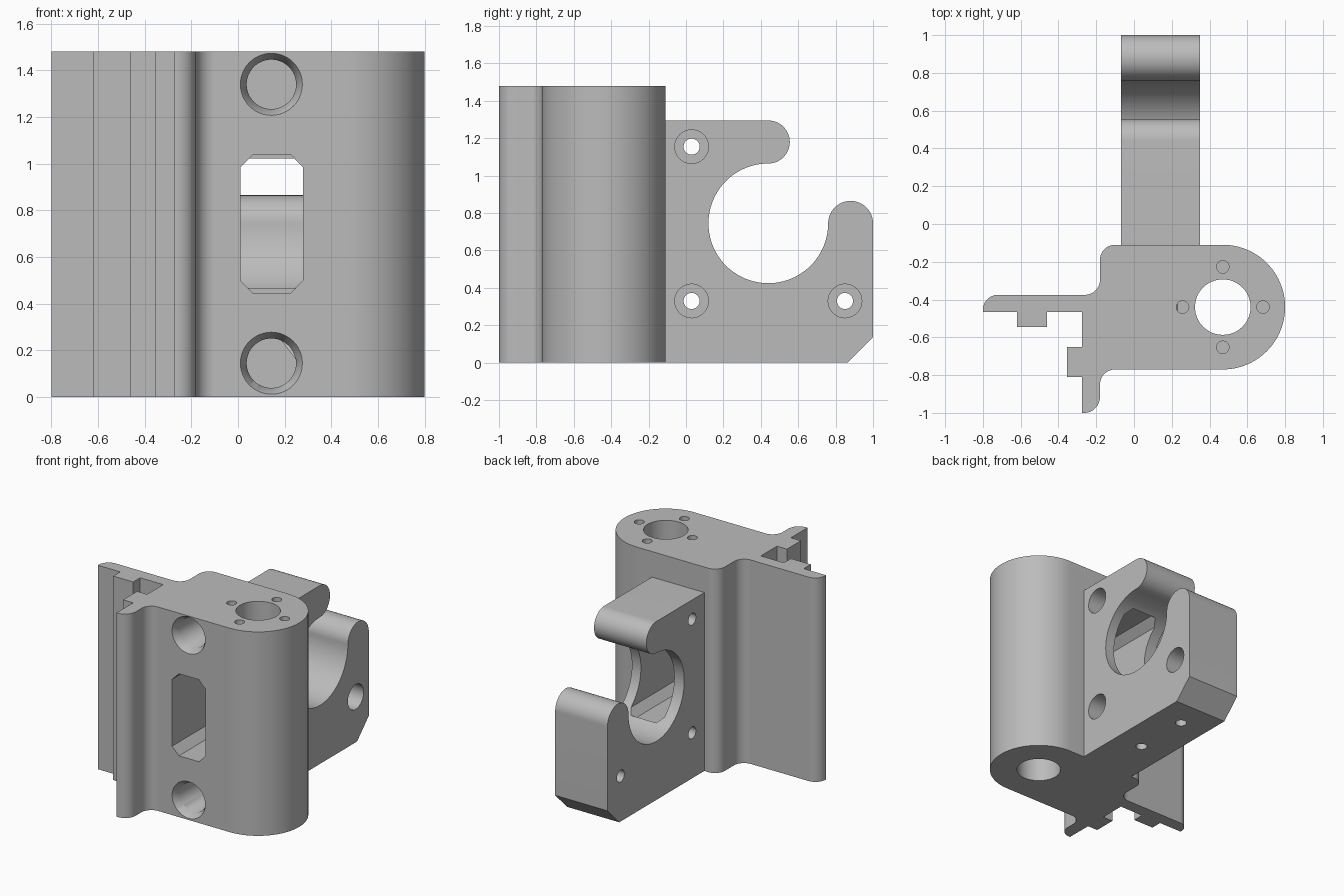
import bpy
import bmesh
from math import cos, sin, radians, pi
from mathutils import Matrix, Vector

cube = bpy.data.objects.get("Cube")
if cube:
    bpy.data.objects.remove(cube, do_unlink=True)

GREY = bpy.data.materials.new("plain grey")
GREY.use_nodes = True
COLOUR = (0.5, 0.5, 0.5, 1)
GREY.diffuse_color = COLOUR
GREY.node_tree.nodes["Principled BSDF"].inputs["Base Color"].default_value = COLOUR

HEIGHT = 1.48
ARM_X = (-0.07, 0.35)
BORE = Vector((0.47, -0.44))


def arc(cx, cy, r, start, end, steps=16):
    """Points along an arc, angles in degrees."""
    angles = [radians(start + (end - start) * i / steps) for i in range(steps + 1)]
    return [(cx + r * cos(a), cy + r * sin(a)) for a in angles]


def new_object(name, bm):
    bmesh.ops.recalc_face_normals(bm, faces=bm.faces)
    mesh = bpy.data.meshes.new(name)
    bm.to_mesh(mesh)
    bm.free()
    mesh.materials.append(GREY)
    obj = bpy.data.objects.new(name, mesh)
    bpy.context.collection.objects.link(obj)
    return obj


def prism(name, outline, axis, low, high):
    """Extrude a 2D outline along an axis from low to high."""
    place = {"x": lambda u, v: (low, u, v),
             "y": lambda u, v: (u, low, v),
             "z": lambda u, v: (u, v, low)}[axis]
    bm = bmesh.new()
    face = bm.faces.new([bm.verts.new(place(u, v)) for u, v in outline])
    grown = bmesh.ops.extrude_face_region(bm, geom=[face])["geom"]
    verts = [g for g in grown if isinstance(g, bmesh.types.BMVert)]
    shift = Vector([high - low if a == axis else 0 for a in "xyz"])
    bmesh.ops.translate(bm, vec=shift, verts=verts)
    return new_object(name, bm)


def cylinder(name, start, end, r1, r2=None):
    """Cylinder or cone between two points."""
    start, end = Vector(start), Vector(end)
    span = end - start
    turn = Vector((0, 0, 1)).rotation_difference(span).to_matrix().to_4x4()
    bm = bmesh.new()
    bmesh.ops.create_cone(bm, cap_ends=True, segments=48, radius1=r1,
                          radius2=r1 if r2 is None else r2, depth=span.length,
                          matrix=Matrix.Translation((start + end) / 2) @ turn)
    return new_object(name, bm)


def combine(target, tool, operation):
    """Apply a boolean and remove the tool."""
    mod = target.modifiers.new(operation, "BOOLEAN")
    mod.operation = operation
    mod.solver = "EXACT"
    mod.object = tool
    bpy.context.view_layer.objects.active = target
    bpy.ops.object.modifier_apply(modifier=mod.name)
    bpy.data.objects.remove(tool, do_unlink=True)


# Main body: rounded barrel with two stepped flanges
body_outline = (
    arc(BORE.x, BORE.y, 0.33, -90, 90, 48)
    + arc(-0.10, -0.19, 0.08, 90, 180)
    + arc(-0.26, -0.295, 0.08, 0, -90)
    + arc(-0.72, -0.455, 0.08, 90, 180)
    + [(-0.80, -0.465), (-0.62, -0.465), (-0.62, -0.545), (-0.46, -0.545),
       (-0.46, -0.465), (-0.275, -0.465), (-0.275, -0.65), (-0.355, -0.65),
       (-0.355, -0.81), (-0.275, -0.81), (-0.275, -1.0)]
    + arc(-0.265, -0.915, 0.085, -90, 0)
    + arc(-0.10, -0.85, 0.08, 180, 90)
)
bracket = prism("bracket", body_outline, "z", 0, HEIGHT)

# Hooked arm with an open round seat
arm_outline = (
    [(-0.15, 0), (0.865, 0), (1.0, 0.135)]
    + arc(0.88, 0.745, 0.12, 0, 180, 32)
    + arc(0.44, 0.745, 0.32, 0, -270, 72)[1:]
    + arc(0.44, 1.18, 0.115, -90, 90, 32)[1:]
    + [(-0.15, 1.295)]
)
combine(bracket, prism("arm", arm_outline, "x", *ARM_X), "UNION")

cutters = []

# Vertical bore and its ring of four blind screw holes
cutters.append(cylinder("bore", (*BORE, -0.1), (*BORE, HEIGHT + 0.1), 0.147))
for i in range(4):
    x = BORE.x + 0.213 * cos(i * pi / 2)
    y = BORE.y + 0.213 * sin(i * pi / 2)
    cutters.append(cylinder("top_screw_hole", (x, y, HEIGHT - 0.2),
                            (x, y, HEIGHT + 0.1), 0.033))

# Front holes with a tapered mouth
for z in (0.145, 1.34):
    cutters.append(cylinder("front_hole", (0.143, -0.85, z), (0.143, -0.35, z), 0.106))
    cutters.append(cylinder("front_hole_mouth", (0.143, -0.80, z),
                            (0.143, -0.72, z), 0.149, 0.106))

# Chamfered slot from the front into the round seat
slot = [(0.01, 0.50), (0.065, 0.445), (0.225, 0.445), (0.278, 0.50),
        (0.278, 0.985), (0.225, 1.04), (0.065, 1.04), (0.01, 0.985)]
cutters.append(prism("slot", slot, "y", -0.9, 0.28))

# Side screw holes, counterbored on the left
for y, z in ((0.03, 1.155), (0.03, 0.33), (0.85, 0.33)):
    cutters.append(cylinder("side_hole", (-0.2, y, z), (0.5, y, z), 0.043))
    cutters.append(cylinder("side_counterbore", (0.14, y, z), (0.5, y, z), 0.09))

# Blind holes under the arm
for y in (0.245, 0.66):
    cutters.append(cylinder("underside_hole", (0.14, y, -0.1), (0.14, y, 0.2), 0.038))

for cutter in cutters:
    combine(bracket, cutter, "DIFFERENCE")

# Smooth the curves and keep the edges sharp
bpy.ops.object.select_all(action="DESELECT")
bracket.select_set(True)
bpy.context.view_layer.objects.active = bracket
bpy.ops.object.shade_smooth_by_angle(angle=radians(30))
